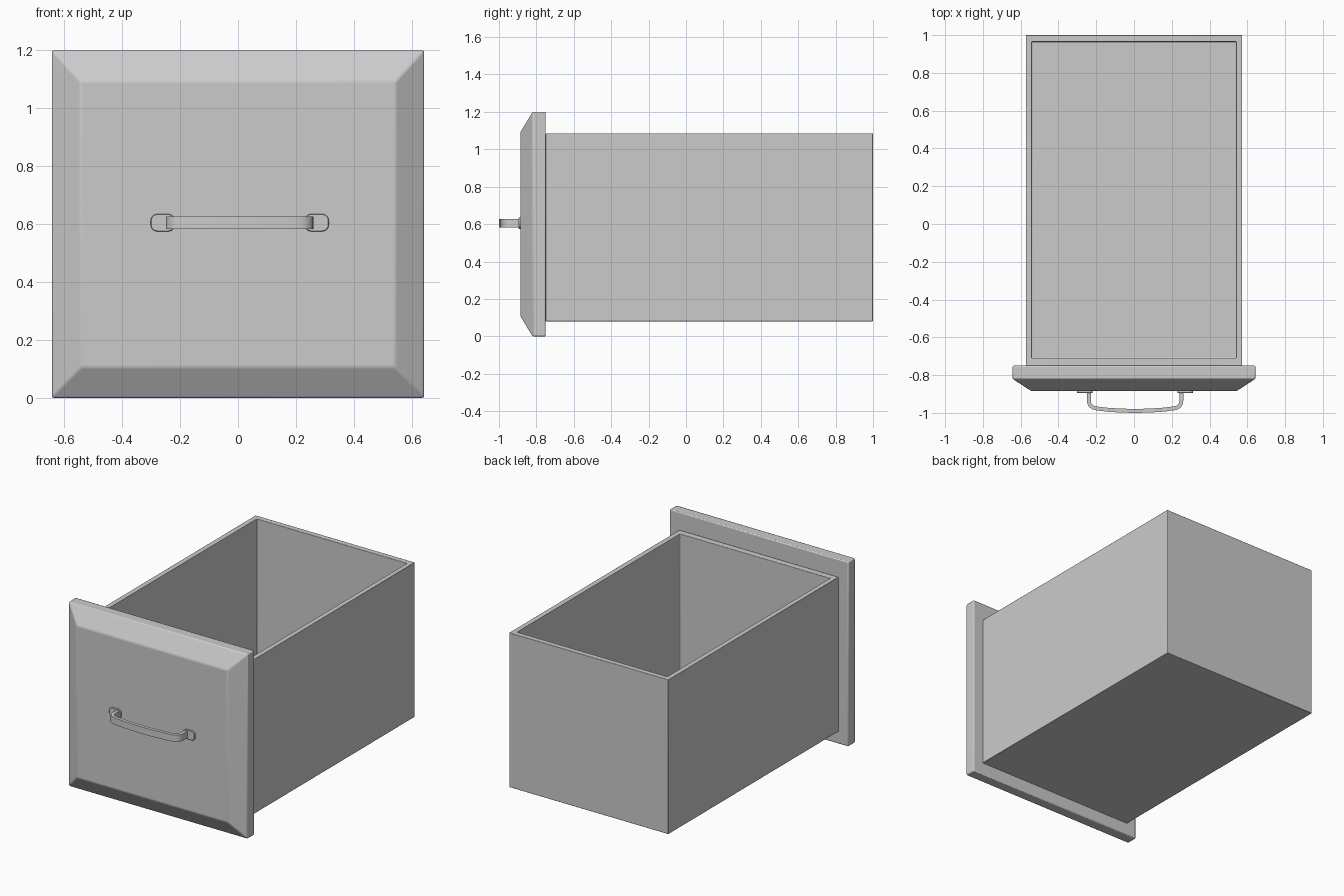
import bpy, bmesh, math
from mathutils import Vector

if "Cube" in bpy.data.objects:
    bpy.data.objects.remove(bpy.data.objects["Cube"])


def finish(bm, name, bevel=0.004, segments=2):
    bmesh.ops.recalc_face_normals(bm, faces=bm.faces)
    mesh = bpy.data.meshes.new(name)
    bm.to_mesh(mesh)
    bm.free()
    obj = bpy.data.objects.new(name, mesh)
    bpy.context.collection.objects.link(obj)
    if bevel:
        mod = obj.modifiers.new("soft_edges", 'BEVEL')
        mod.width, mod.segments = bevel, segments
        mod.limit_method, mod.angle_limit = 'ANGLE', math.radians(25)
    bpy.ops.object.select_all(action='DESELECT')
    obj.select_set(True)
    bpy.context.view_layer.objects.active = obj
    bpy.ops.object.shade_smooth_by_angle(angle=math.radians(30))
    return obj


def loft(rings, name, **kw):
    """Skin a list of equal-length point rings and cap both ends."""
    bm = bmesh.new()
    loops = [[bm.verts.new(p) for p in ring] for ring in rings]
    n = len(loops[0])
    for a, b in zip(loops, loops[1:]):
        for i in range(n):
            j = (i + 1) % n
            bm.faces.new((a[i], a[j], b[j], b[i]))
    bm.faces.new(loops[0])
    bm.faces.new(loops[-1])
    return finish(bm, name, **kw)


def rect_xz(hx, z0, z1, y):
    return [(-hx, y, z0), (hx, y, z0), (hx, y, z1), (-hx, y, z1)]


def rect_xy(hx, y0, y1, z):
    return [(-hx, y0, z), (hx, y0, z), (hx, y1, z), (-hx, y1, z)]


# Front panel with wide chamfered border
loft([rect_xz(0.643, 0, 1.2, -0.75),
      rect_xz(0.643, 0, 1.2, -0.82),
      rect_xz(0.543, 0.107, 1.093, -0.885)], "front_panel", bevel=0.006)

# Open drawer box: outside, rim, inside
loft([rect_xy(0.573, -0.75, 1.0, 0.08),
      rect_xy(0.573, -0.75, 1.0, 1.085),
      rect_xy(0.541, -0.71, 0.965, 1.085),
      rect_xy(0.541, -0.71, 0.965, 0.112)], "drawer_box", bevel=0.003)

# Bowed handle bar: half path mirrored, swept as a flat strip
CX, CZ = 0.006, 0.605
half = [(0.245, -0.884), (0.245, -0.93), (0.243, -0.948), (0.236, -0.962),
        (0.222, -0.972), (0.2, -0.977), (0.15, -0.983), (0.075, -0.988)]
path = [Vector(p) for p in half] + [Vector((0, -0.9895))]
path += [Vector((-x, y)) for x, y in reversed(half)]
rings = []
for i, p in enumerate(path):
    t = (path[min(i + 1, len(path) - 1)] - path[max(i - 1, 0)]).normalized()
    side = Vector((-t.y, t.x)) * 0.0105
    a, b = p + side, p - side
    rings.append([(CX + q.x, q.y, CZ + dz) for q, dz in
                  ((a, -0.022), (b, -0.022), (b, 0.022), (a, 0.022))])
loft(rings, "handle_bar", bevel=0)

# Rounded mounting plates under the handle ends
for s, label in ((-1, "left"), (1, "right")):
    outline, r, hx, hz = [], 0.022, 0.0415, 0.03
    for k, (sx, sz) in enumerate(((1, 1), (-1, 1), (-1, -1), (1, -1))):
        for j in range(6):
            ang = math.radians(90 * k + 18 * j)
            outline.append((CX + s * 0.266 + sx * (hx - r) + r * math.cos(ang),
                            CZ + sz * (hz - r) + r * math.sin(ang)))
    loft([[(x, y, z) for x, z in outline] for y in (-0.883, -0.895)],
         "handle_plate_" + label, bevel=0.002, segments=1)
